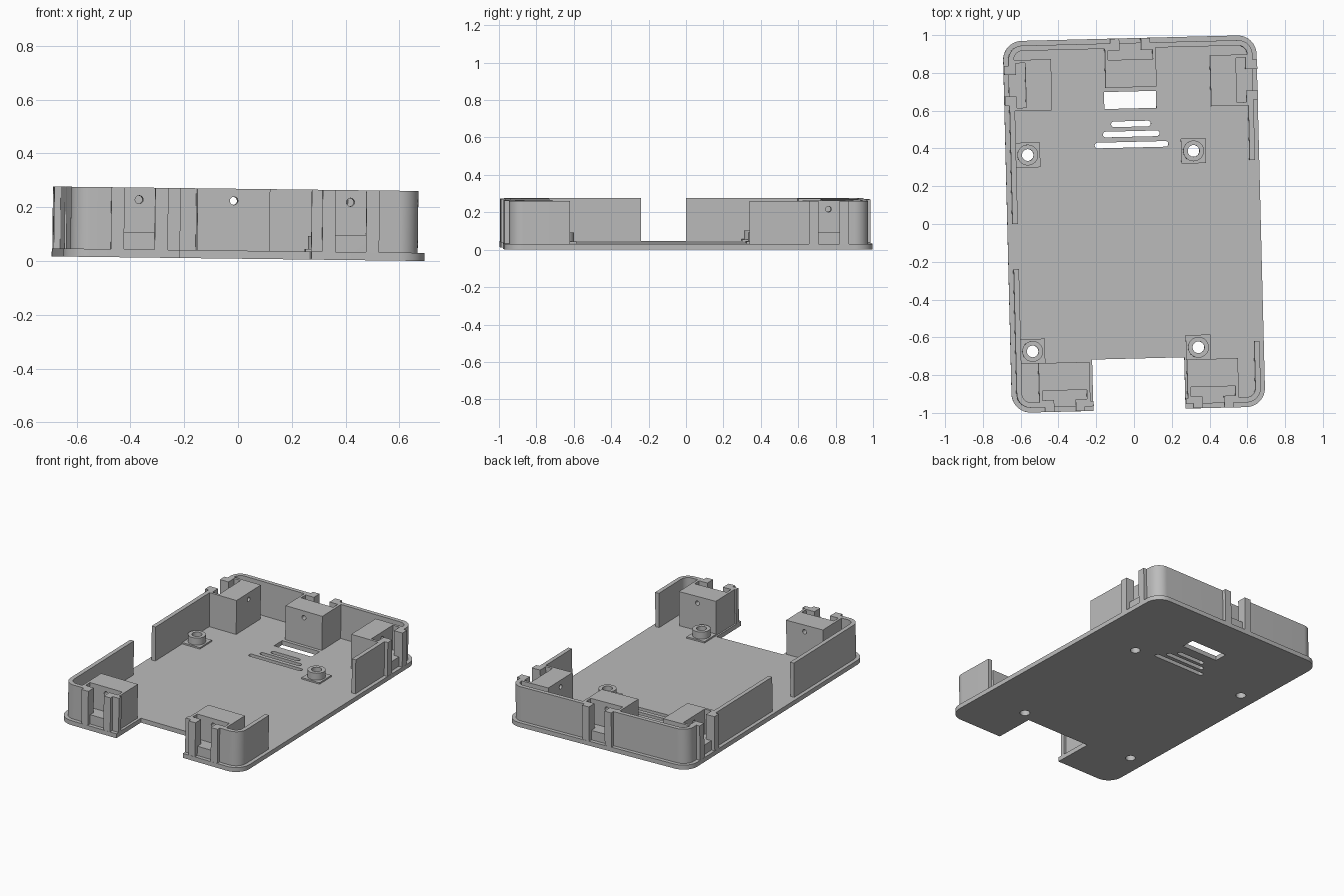
import bpy, bmesh
from math import radians, pi, cos, sin
from mathutils import Matrix, Vector

cube = bpy.data.objects.get("Cube")
if cube:
    bpy.data.objects.remove(cube, do_unlink=True)

W, D, TOP, BASE = 1.342, 1.968, 0.26, 0.03   # tray width, depth, height, floor thickness
RIM, THICK, RADIUS = 0.025, 0.028, 0.1       # wall inset, wall thickness, corner radius
SILL = 0.093

gray = bpy.data.materials.new("plain_gray")
gray.use_nodes = True
gray.diffuse_color = (0.5, 0.5, 0.5, 1)
gray.node_tree.nodes["Principled BSDF"].inputs["Base Color"].default_value = gray.diffuse_color

# The tray sits slightly turned and tilted
tilt = Matrix.Rotation(radians(0.7), 4, 'Y') @ Matrix.Rotation(radians(1.43), 4, 'Z')


def box(bm, x0, x1, y0, y1, z0, z1, m=Matrix()):
    size = Matrix.Diagonal((x1 - x0, y1 - y0, z1 - z0, 1))
    mid = Matrix.Translation(((x0 + x1) / 2, (y0 + y1) / 2, (z0 + z1) / 2))
    bmesh.ops.create_cube(bm, size=1, matrix=m @ mid @ size)


def rod(bm, r, z0, z1, m):
    bmesh.ops.create_cone(bm, cap_ends=True, segments=32, radius1=r, radius2=r, depth=z1 - z0,
                          matrix=m @ Matrix.Translation((0, 0, (z0 + z1) / 2)))


def rounded(bm, w, d, r, z0, z1, cx=0, cy=0):
    """Upright prism with a rounded rectangle outline."""
    pts = []
    for i, (sx, sy) in enumerate(((1, 1), (-1, 1), (-1, -1), (1, -1))):
        for k in range(13):
            a = (i + k / 12) * pi / 2
            pts.append((cx + sx * (w / 2 - r) + r * cos(a), cy + sy * (d / 2 - r) + r * sin(a)))
    face = bm.faces.new([bm.verts.new((x, y, z0)) for x, y in pts])
    up = bmesh.ops.extrude_face_region(bm, geom=[face])["geom"]
    bmesh.ops.translate(bm, vec=(0, 0, z1 - z0),
                        verts=[v for v in up if isinstance(v, bmesh.types.BMVert)])


def make(name, bm):
    bmesh.ops.remove_doubles(bm, verts=bm.verts, dist=1e-5)
    bmesh.ops.recalc_face_normals(bm, faces=bm.faces)
    mesh = bpy.data.meshes.new(name)
    bm.to_mesh(mesh)
    bm.free()
    mesh.materials.append(gray)
    ob = bpy.data.objects.new(name, mesh)
    bpy.context.collection.objects.link(ob)
    return ob


def cut(ob, bm):
    tool = make("cutter", bm)
    tool.hide_render = True
    mod = ob.modifiers.new("cut", 'BOOLEAN')
    mod.operation, mod.solver, mod.use_self = 'DIFFERENCE', 'EXACT', True
    mod.object = tool
    bpy.context.view_layer.objects.active = ob
    bpy.ops.object.modifier_apply(modifier=mod.name)
    bpy.data.objects.remove(tool, do_unlink=True)


parts = []
posts_at = [Matrix.Translation((x, y, 0)) for x in (-0.554, 0.324) for y in (-0.661, 0.379)]


def edge_frame(x, y, angle):
    """Frame on the floor edge whose +y points into the tray."""
    return Matrix.Translation((x, y, 0)) @ Matrix.Rotation(radians(angle), 4, 'Z')


clips = {
    "front_right": edge_frame(-0.392, -D / 2, 0),
    "front_left": edge_frame(0.394, -D / 2, 0),
    "back": edge_frame(0, D / 2, 180),
    "side_right": edge_frame(-W / 2, 0.748, -90),
    "side_left": edge_frame(W / 2, 0.748, 90),
}

# Floor with front cutout, back window, vent slots and screw holes
bm = bmesh.new()
rounded(bm, W, D, RADIUS, 0, BASE)
floor = make("floor", bm)
bm = bmesh.new()
box(bm, -0.24, 0.248, -1.1, -0.712, -0.1, 0.1)
box(bm, -0.142, 0.133, 0.612, 0.702, -0.1, 0.1)
for y, length in ((0.53, 0.21), (0.477, 0.3), (0.42, 0.39)):
    rounded(bm, length, 0.03, 0.0149, -0.1, 0.1, -0.003, y)
for m in posts_at:
    rod(bm, 0.031, -0.1, 0.1, m)
cut(floor, bm)
parts.append(floor)

# Perimeter wall, opened at the front, on each side and at every clip
bm = bmesh.new()
rounded(bm, W - 2 * RIM, D - 2 * RIM, RADIUS - RIM, BASE - 0.01, TOP)
wall = make("perimeter_wall", bm)
bm = bmesh.new()
inset = RIM + THICK
rounded(bm, W - 2 * inset, D - 2 * inset, RADIUS - inset, -0.1, 0.5)
cut(wall, bm)
bm = bmesh.new()
box(bm, -0.24, 0.248, -1.1, -0.8, -0.1, 0.5)
box(bm, -0.8, -0.5, -0.224, 0.016, -0.1, 0.5)
box(bm, 0.5, 0.8, -0.636, 0.324, -0.1, 0.5)
for m in clips.values():
    box(bm, -0.057, 0.057, -0.05, 0.06, SILL, 0.5, m)
cut(wall, bm)
parts.append(wall)

# Clip stations: block with nut slot, window and bore, flanked by two guide posts
for name, m in clips.items():
    reach = 0.25 if "side" in name else 0.26
    bm = bmesh.new()
    box(bm, -0.135, 0.135, 0.045, reach, BASE - 0.01, TOP, m)
    block = make(name + "_clip_block", bm)
    bm = bmesh.new()
    box(bm, -0.118, 0.118, 0.063, 0.113, SILL, 0.5, m)
    box(bm, -0.057, 0.057, -0.05, 0.09, SILL, 0.5, m)
    cut(block, bm)
    bm = bmesh.new()
    bore = m @ Matrix.Translation((0, 0, 0.215)) @ Matrix.Rotation(radians(-90), 4, 'X')
    rod(bm, 0.015, 0.09, 0.4, bore)
    cut(block, bm)
    bm = bmesh.new()
    for s in (-1, 1):
        a, b = sorted((s * 0.057, s * 0.106))
        box(bm, a, b, 0.001, 0.05, BASE - 0.01, TOP, m)
    parts += [block, make(name + "_guide_posts", bm)]

# Screw standoffs on square pads
for i, m in enumerate(posts_at):
    bm = bmesh.new()
    box(bm, -0.066, 0.066, -0.066, 0.066, BASE - 0.01, BASE + 0.01, m)
    pad = make(f"standoff_pad_{i + 1}", bm)
    bm = bmesh.new()
    rod(bm, 0.055, BASE - 0.01, 0.087, m)
    tube = make(f"standoff_{i + 1}", bm)
    for ob in (pad, tube):
        bm = bmesh.new()
        rod(bm, 0.031, -0.1, 0.3, m)
        cut(ob, bm)
        parts.append(ob)

# Settle the tray on the ground and shade it
low = min((tilt @ v.co).z for v in floor.data.vertices)
place = Matrix.Translation((0, 0, -low)) @ tilt
for ob in parts:
    ob.data.transform(place)
    bpy.ops.object.select_all(action='DESELECT')
    ob.select_set(True)
    bpy.context.view_layer.objects.active = ob
    bpy.ops.object.shade_smooth_by_angle(angle=radians(30))
